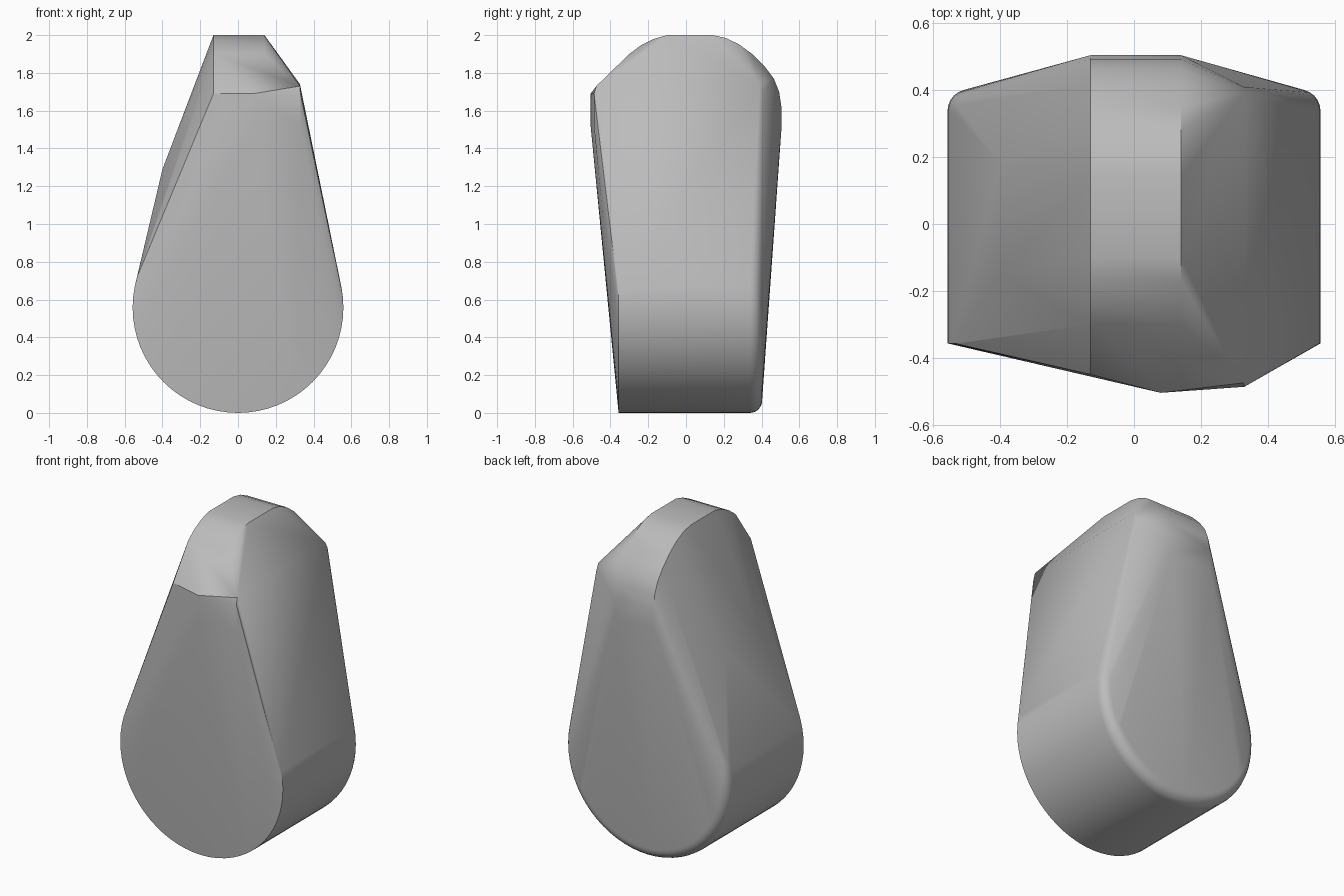
import bpy, bmesh, math

cube = bpy.data.objects.get("Cube")
if cube:
    bpy.data.objects.remove(cube, do_unlink=True)

grey = bpy.data.materials.new("plain grey")
grey.use_nodes = True
colour = (0.5, 0.5, 0.5, 1)
grey.diffuse_color = colour
grey.node_tree.nodes["Principled BSDF"].inputs["Base Color"].default_value = colour

R = 0.558      # radius of the rounded base
FILLET = 0.065 # rounding of the rear rim


def ring(radius, y, count=64):
    """Circle of points facing the front."""
    return [(radius * math.cos(a), y, R + radius * math.sin(a))
            for a in (math.tau * i / count for i in range(count))]


# Round base: sharp front rim, filleted rear rim
points = ring(R, -0.357)
for i in range(7):
    a = math.pi / 2 * i / 6
    points += ring(R - FILLET * (1 - math.cos(a)), 0.338 + FILLET * math.sin(a))

# Narrow crown strip arching from front to back
crown = [(-0.30, 1.9), (-0.24, 1.945), (-0.17, 1.98), (-0.1, 2.0), (0.14, 2.0),
         (0.21, 1.985), (0.28, 1.952), (0.35, 1.9), (0.42, 1.83), (0.465, 1.77),
         (0.493, 1.7), (0.505, 1.62), (0.505, 1.5)]
points += [(x, y, z) for y, z in crown for x in (-0.13, 0.14)]

# Front nose, side ridges
points += [(-0.13, -0.45, 1.69), (0.08, -0.505, 1.69), (0.08, -0.505, 1.52),
           (0.33, -0.487, 1.69), (0.33, -0.487, 1.52), (0.328, -0.475, 1.73),
           (0.328, 0.39, 1.74), (0.328, 0.41, 1.70),
           (-0.4, -0.15, 1.29), (-0.4, 0.18, 1.29)]

# Wrap the outline points in one convex body
bm = bmesh.new()
for p in points:
    bm.verts.new(p)
result = bmesh.ops.convex_hull(bm, input=bm.verts[:])
loose = [v for v in bm.verts if not v.link_faces]
bmesh.ops.delete(bm, geom=loose, context='VERTS')
bmesh.ops.dissolve_limit(bm, angle_limit=math.radians(0.3),
                         verts=bm.verts[:], edges=bm.edges[:])
bmesh.ops.recalc_face_normals(bm, faces=bm.faces[:])

mesh = bpy.data.meshes.new("teardrop_body")
bm.to_mesh(mesh)
bm.free()
mesh.materials.append(grey)
body = bpy.data.objects.new("teardrop_body", mesh)
bpy.context.collection.objects.link(body)

bpy.ops.object.select_all(action='DESELECT')
body.select_set(True)
bpy.context.view_layer.objects.active = body
bpy.ops.object.shade_smooth_by_angle(angle=math.radians(25))
